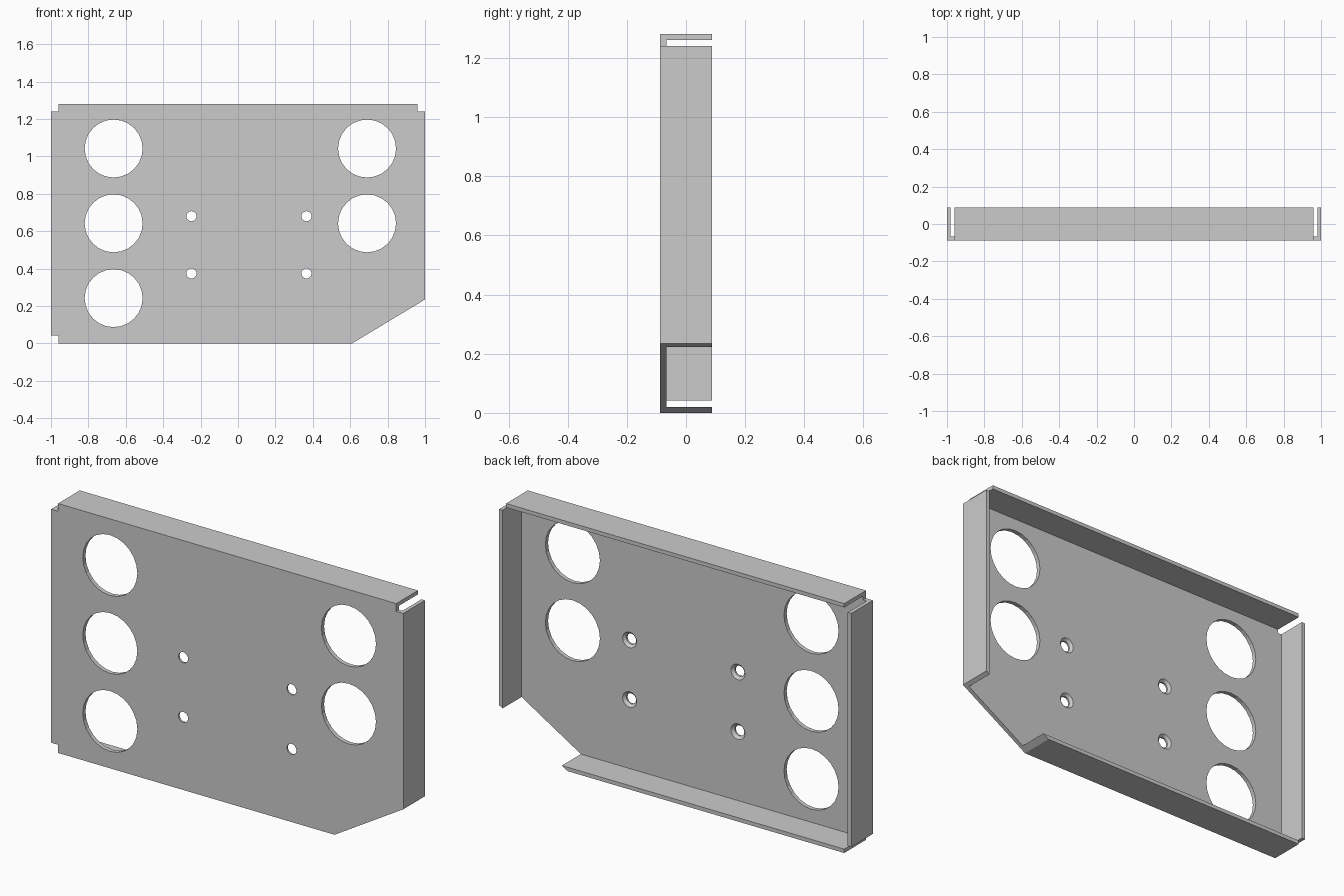
import bpy, bmesh, math

if "Cube" in bpy.data.objects:
    bpy.data.objects.remove(bpy.data.objects["Cube"])

DEPTH = 0.088          # half depth in y
BACK = -0.066          # rear face of the front sheet


def loft(name, loops):
    """Closed solid through matching loops of 3D points."""
    bm = bmesh.new()
    rings = [[bm.verts.new(p) for p in loop] for loop in loops]
    n = len(rings[0])
    for a, b in zip(rings, rings[1:]):
        for i in range(n):
            j = (i + 1) % n
            bm.faces.new((a[i], a[j], b[j], b[i]))
    bm.faces.new(rings[0])
    bm.faces.new(rings[-1])
    bmesh.ops.recalc_face_normals(bm, faces=bm.faces)
    mesh = bpy.data.meshes.new(name)
    bm.to_mesh(mesh)
    bm.free()
    obj = bpy.data.objects.new(name, mesh)
    bpy.context.collection.objects.link(obj)
    return obj


def prism(name, pts, y0, y1):
    return loft(name, [[(x, y, z) for x, z in pts] for y in (y0, y1)])


def round_cutter(name, x, z, stations, sides):
    """Turned cutter along y; stations are (y, radius)."""
    angles = [2 * math.pi * i / sides for i in range(sides)]
    return loft(name, [[(x + r * math.cos(a), y, z + r * math.sin(a))
                        for a in angles] for y, r in stations])


def cut(obj, cutter):
    cutter.hide_render = True
    mod = obj.modifiers.new("cut", 'BOOLEAN')
    mod.operation = 'DIFFERENCE'
    mod.solver = 'EXACT'
    mod.object = cutter
    bpy.context.view_layer.objects.active = obj
    bpy.ops.object.modifier_apply(modifier=mod.name)
    bpy.data.objects.remove(cutter)


# Notched outline with one clipped corner, full depth
outline = [(-0.96, 0), (0.61, 0), (1, 0.235), (1, 1.24), (0.96, 1.24),
           (0.96, 1.28), (-0.96, 1.28), (-0.96, 1.24), (-1, 1.24),
           (-1, 0.042), (-0.96, 0.042)]
panel = prism("flanged_panel", outline, -DEPTH, DEPTH)

# Hollow the back, leaving the sheet and its four flanges
hollow = [(-0.98, 0.02), (1.1, 0.02), (1.1, 0.1), (0.98, 0.1),
          (0.98, 1.26), (-0.98, 1.26)]
cut(panel, prism("hollow_cutter", hollow, BACK, 0.2))

# Large round openings
for x, heights in ((-0.665, (0.242, 0.642, 1.042)), (0.69, (0.642, 1.042))):
    for z in heights:
        cut(panel, round_cutter("opening_cutter", x, z,
                                [(-0.12, 0.155), (-0.04, 0.155)], 24))

# Screw holes, countersunk from the back
for x in (-0.249, 0.366):
    for z in (0.374, 0.68):
        cut(panel, round_cutter("screw_cutter", x, z,
                                [(-0.12, 0.027), (-0.079, 0.027),
                                 (BACK, 0.04), (-0.056, 0.05)], 20))
